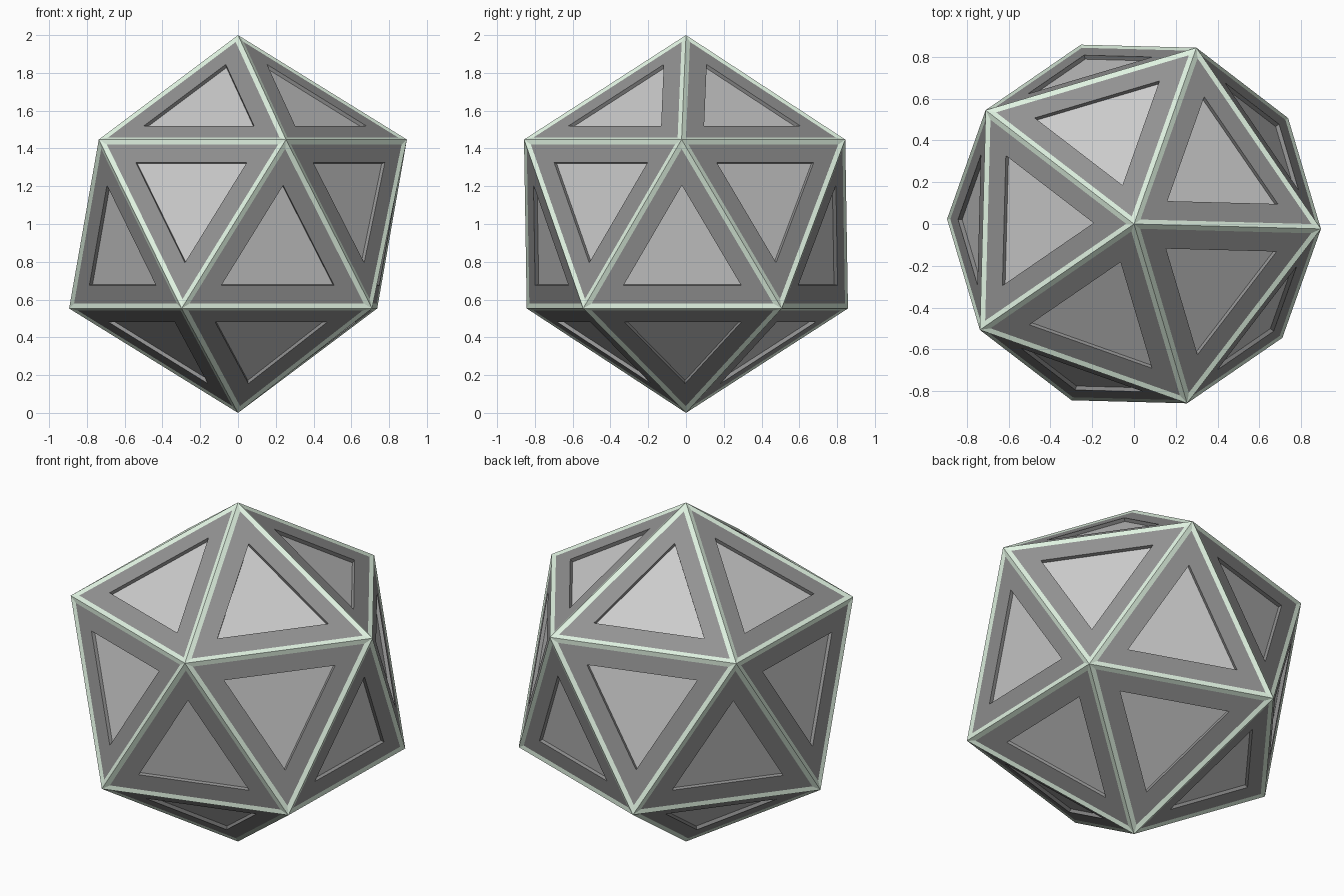
import bpy, bmesh
from math import sin, cos, radians, sqrt

if "Cube" in bpy.data.objects:
    bpy.data.objects.remove(bpy.data.objects["Cube"])

TRIM, FRAME, PANEL = 0, 1, 2


def material(name, rgb):
    m = bpy.data.materials.new(name)
    m.diffuse_color = (*rgb, 1)
    m.use_nodes = True
    m.node_tree.nodes["Principled BSDF"].inputs["Base Color"].default_value = m.diffuse_color
    return m


def inset(bm, faces, thickness, depth, tag):
    """Inset every triangle and tag the new rim; the triangles stay as inner faces."""
    rim = bmesh.ops.inset_individual(bm, faces=faces, thickness=thickness,
                                     depth=depth, use_even_offset=True)["faces"]
    for f in rim:
        f.material_index = tag


# Twenty-sided solid of radius 1: two poles and two staggered rings of five
bm = bmesh.new()
ring_r, ring_z, turn = 2 / sqrt(5), 1 / sqrt(5), -1.5
bm.verts.new((0, 0, 2))
bm.verts.new((0, 0, 0))
for k in range(5):
    for offset, side in ((0, 1), (36, -1)):
        a = radians(turn + offset + 72 * k)
        bm.verts.new((ring_r * cos(a), ring_r * sin(a), 1 + side * ring_z))
bmesh.ops.convex_hull(bm, input=bm.verts[:])
bmesh.ops.recalc_face_normals(bm, faces=bm.faces[:])
bm.normal_update()

# Ridge trim, flat frame, recess wall, sunken panel
triangles = bm.faces[:]
inset(bm, triangles, 0.026, -0.006, TRIM)
inset(bm, triangles, 0.098, 0.0, FRAME)
inset(bm, triangles, 0.001, -0.02, FRAME)
for f in triangles:
    f.material_index = PANEL

# Split the tagged faces into one object per part
parts = (
    ("edge_trim", TRIM, material("pale_green", (0.75, 0.9, 0.76))),
    ("triangle_frames", FRAME, material("dark_grey", (0.29, 0.29, 0.29))),
    ("recessed_panels", PANEL, None),
)
for name, tag, mat in parts:
    part = bm.copy()
    bmesh.ops.delete(part, geom=[f for f in part.faces if f.material_index != tag],
                     context='FACES')
    for f in part.faces:
        f.material_index = 0
    mesh = bpy.data.meshes.new(name)
    part.to_mesh(mesh)
    part.free()
    if mat:
        mesh.materials.append(mat)
    bpy.context.collection.objects.link(bpy.data.objects.new(name, mesh))
bm.free()
